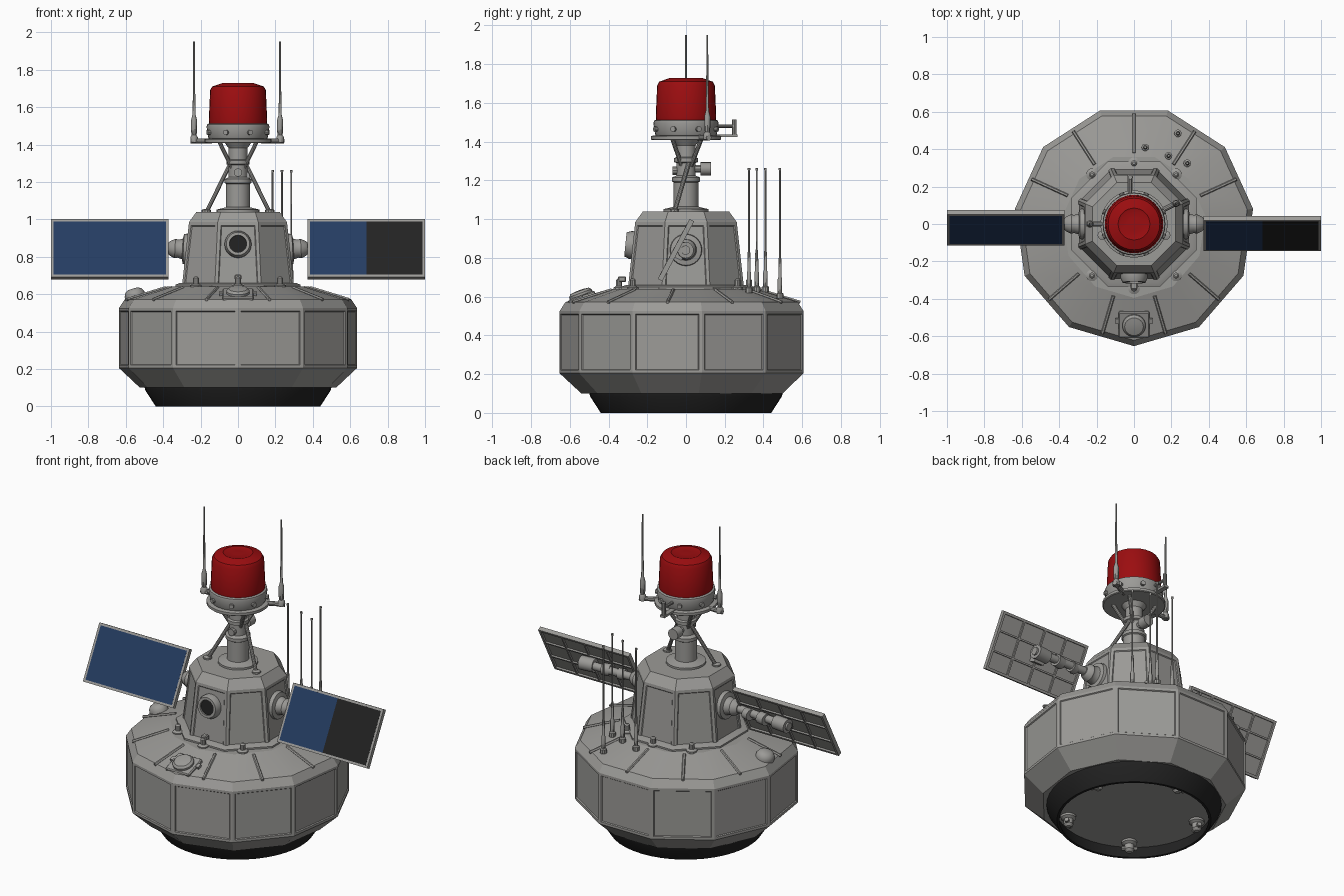
import bpy, bmesh
from math import cos, sin, pi, radians
from mathutils import Matrix, Vector


def material(name, rgb):
    m = bpy.data.materials.new(name)
    m.diffuse_color = (*rgb, 1)
    return m


GREY = material("grey paint", (0.33, 0.325, 0.31))
BLACK = material("black rubber", (0.016, 0.016, 0.016))
BLUE = material("solar blue", (0.018, 0.045, 0.12))
RED = material("red lens", (0.33, 0.004, 0.005))


def finish(name, bm, mat, matrix, angle=35):
    bmesh.ops.recalc_face_normals(bm, faces=bm.faces)
    me = bpy.data.meshes.new(name)
    bm.to_mesh(me)
    bm.free()
    me.materials.append(mat)
    me.polygons.foreach_set("use_smooth", [True] * len(me.polygons))
    me.set_sharp_from_angle(angle=radians(angle))
    ob = bpy.data.objects.new(name, me)
    ob.matrix_world = matrix
    bpy.context.scene.collection.objects.link(ob)
    return ob


def lathe(name, profile, mat=GREY, sides=24, phase=0.0, at=(0, 0, 0), axis=(0, 0, 1),
          closed=False, panels=None, angle=35):
    """Spin (radius, height) points; panels = (band indices, margin, depth) insets faces."""
    bm = bmesh.new()
    rings = []
    for r, z in profile:
        rings.append([bm.verts.new((r * cos(phase + 2 * pi * i / sides),
                                    r * sin(phase + 2 * pi * i / sides), z)) for i in range(sides)])
    bands = []
    pairs = list(zip(rings, rings[1:] + rings[:1])) if closed else list(zip(rings, rings[1:]))
    for a, b in pairs:
        bands.append([bm.faces.new((a[i], a[(i + 1) % sides], b[(i + 1) % sides], b[i]))
                      for i in range(sides)])
    if not closed:
        bm.faces.new(rings[0][::-1])
        bm.faces.new(rings[-1])
    if panels:
        bm.normal_update()
        chosen = [f for k in panels[0] for f in bands[k]]
        bmesh.ops.inset_individual(bm, faces=chosen, thickness=panels[1], depth=0)
        bmesh.ops.inset_individual(bm, faces=chosen, thickness=0.006, depth=panels[2])
    turn = Vector(axis).to_track_quat('Z', 'Y').to_matrix().to_4x4()
    return finish(name, bm, mat, Matrix.Translation(at) @ turn, angle)


def rod(name, a, b, r, r2=None, mat=GREY, sides=10):
    d = Vector(b) - Vector(a)
    return lathe(name, [(r, 0), (r if r2 is None else r2, d.length)], mat, sides, 0, a, d)


def box(name, size, mat, matrix, bevel=0.0):
    bm = bmesh.new()
    bmesh.ops.create_cube(bm, size=1, matrix=Matrix.Diagonal((*size, 1)))
    if bevel:
        bmesh.ops.bevel(bm, geom=bm.edges[:], offset=bevel, segments=1, affect='EDGES')
    return finish(name, bm, mat, matrix)


T = Matrix.Translation

# Hull: eleven-sided float with recessed panels, flat side to the front
lathe("hull", [(0.53, 0.10), (0.643, 0.205), (0.643, 0.525), (0.612, 0.572), (0.385, 0.64), (0.36, 0.64)],
      sides=11, phase=pi / 2, at=(0, -0.01, 0), panels=([1], 0.022, -0.006), angle=15)
for i in range(11):
    a = pi / 2 + 2 * pi * i / 11
    rod("deck_seam", (0.6 * cos(a), 0.6 * sin(a) - 0.01, 0.571),
        (0.39 * cos(a), 0.39 * sin(a) - 0.01, 0.635), 0.009, sides=6)

# Black foot ring, recessed underside and its lugs
lathe("foot_ring", [(0.50, 0.105), (0.495, 0.085), (0.44, 0.0), (0.425, 0.0), (0.455, 0.105)],
      BLACK, 44, closed=True)
lathe("underside", [(0.46, 0.078), (0.46, 0.102)], sides=44)
for i in range(5):
    a = radians(90 + 72 * i)
    c, s = cos(a), sin(a)
    lathe("underside_lug", [(0.045, 0), (0.045, 0.015), (0.028, 0.025), (0.028, 0.055), (0.015, 0.07)],
          sides=12, at=(0.385 * c, 0.385 * s, 0.08), axis=(0, 0, -1))
    rod("lug_pin", (0.385 * c - 0.045 * s, 0.385 * s + 0.045 * c, 0.035),
        (0.385 * c + 0.045 * s, 0.385 * s - 0.045 * c, 0.035), 0.013)

# Tower: octagonal house with recessed panels
K = 1 / cos(pi / 8)
lathe("tower_collar", [(0.335 * K, 0.63), (0.335 * K, 0.65), (0.31 * K, 0.66)], sides=8, phase=pi / 8)
lathe("tower", [(0.30 * K, 0.64), (0.262 * K, 0.985), (0.222 * K, 1.04)],
      sides=8, phase=pi / 8, panels=([0], 0.025, -0.005), angle=15)
for x, y in [(-0.225, 0.265), (0.225, 0.265), (-0.225, -0.275), (0.225, -0.275), (0, -0.345), (0, 0.325)]:
    lathe("deck_lug", [(0.032, 0), (0.032, 0.012), (0.016, 0.02), (0.016, 0.05), (0.008, 0.058)],
          sides=10, at=(x, y, 0.635))
box("front_bracket", (0.035, 0.04, 0.03), GREY, T((0, -0.33, 0.69)), 0.005)

# Front porthole
lathe("porthole_rim", [(0.072, 0), (0.072, 0.02), (0.062, 0.045), (0.046, 0.045), (0.044, 0)],
      at=(0, -0.268, 0.865), axis=(0, -1, 0.1), closed=True)
lathe("porthole_glass", [(0.046, 0), (0.046, 0.034)], BLACK, at=(0, -0.268, 0.865), axis=(0, -1, 0.1))

# Front deck hatch and left deck dome
tilt = T((0, -0.535, 0.59)) @ Matrix.Rotation(radians(20), 4, 'X')
box("hatch_plate", (0.165, 0.145, 0.035), GREY, tilt, 0.006)
lathe("hatch_cover", [(0.062, 0), (0.062, 0.03), (0.05, 0.042), (0.02, 0.046)],
      at=(0, -0.535, 0.59), axis=(0, -sin(radians(20)), cos(radians(20))))
for x in (-0.088, 0.088):
    box("hatch_clip", (0.02, 0.03, 0.03), GREY, tilt @ T((x, 0.02, 0)))
lathe("deck_dome", [(0.055, -0.01), (0.055, 0.012), (0.045, 0.032), (0.025, 0.043)],
      at=(-0.55, 0, 0.588), axis=(-0.3, 0, 0.95))

# Solar panels on side arms, leaning back; the right panel is half black
W, H, D = 0.628, 0.35, 0.026
for side, yc in ((-1, -0.02), (1, -0.052)):
    n = "left" if side < 0 else "right"
    lathe(n + "_hub", [(0.085, 0), (0.08, 0.03), (0.055, 0.035), (0.048, 0.06), (0.052, 0.075),
                       (0.04, 0.10), (0.03, 0.11)], at=(side * 0.262, 0, 0.84), axis=(side, 0, 0.05))
    ya = yc + 0.05
    rod(n + "_arm", (side * 0.34, 0, 0.845), (side * 0.74, ya, 0.84), 0.024, sides=14)
    for x0, x1, r in ((0.43, 0.47, 0.033), (0.53, 0.58, 0.036), (0.64, 0.73, 0.042)):
        rod(n + "_arm_clamp", (side * x0, ya - 0.01, 0.84), (side * x1, ya, 0.84), r, sides=16)
    M = T((side * 0.686, yc, 0.84)) @ Matrix.Rotation(radians(-28), 4, 'X')
    box(n + "_panel_mount", (0.07, 0.05, 0.07), GREY, M @ T((0, 0.025, 0)))
    box(n + "_panel_body", (W - 0.01, 0.012, H - 0.01), GREY, M @ T((0, -0.004, 0)))
    for s in (-1, 1):
        box(n + "_panel_frame", (W, D, 0.015), GREY, M @ T((0, 0, s * (H - 0.015) / 2)))
        box(n + "_panel_frame", (0.015, D, H), GREY, M @ T((s * (W - 0.015) / 2, 0, 0)))
        box(n + "_panel_rib", (W - 0.02, 0.012, 0.01), GREY, M @ T((0, 0.006, s * 0.06)))
    for x in (-0.155, 0, 0.155):
        box(n + "_panel_rib", (0.01, 0.012, H - 0.02), GREY, M @ T((x, 0.006, 0)))
    w = (W - 0.028) / 2
    for s, m in ((-1, BLUE), (1, BLACK if side > 0 else BLUE)):
        box(n + "_solar_cells", (w, 0.006, H - 0.028), m, M @ T((s * w / 2, -0.0105, 0)))

# Mast column with collars
lathe("mast", [(0.115, 1.035), (0.115, 1.052), (0.08, 1.06), (0.064, 1.065), (0.064, 1.19), (0.072, 1.195),
               (0.072, 1.215), (0.05, 1.225), (0.05, 1.29), (0.062, 1.295), (0.062, 1.315), (0.05, 1.32),
               (0.05, 1.38), (0.075, 1.415)])
for s in (-1, 1):
    rod("mast_brace", (s * 0.17, -0.06, 1.035), (s * 0.035, 0.02, 1.31), 0.011)
    lathe("brace_foot", [(0.025, 0), (0.025, 0.015), (0.012, 0.02)], sides=10, at=(s * 0.17, -0.06, 1.035))
    for y in (-0.07, 0.08):
        rod("platform_strut", (s * 0.03, y * 0.3, 1.27), (s * 0.1, y, 1.415), 0.011)
rod("mast_sensor_stem", (0, 0, 1.26), (0, 0.09, 1.26), 0.02)
rod("mast_sensor", (0, 0.075, 1.26), (0, 0.13, 1.26), 0.034, sides=16)
rod("mast_knob", (0, 0, 1.25), (0, -0.07, 1.25), 0.022)

# Lamp platform, lamp base and red lens
lathe("platform", [(0.175, 1.408), (0.18, 1.412), (0.18, 1.428), (0.17, 1.432)], sides=32)
lathe("lamp_base", [(0.155, 1.43), (0.16, 1.44), (0.168, 1.495), (0.165, 1.508), (0.15, 1.515)], sides=32)
lathe("lamp_lens", [(0.154, 1.51), (0.156, 1.53), (0.149, 1.69), (0.138, 1.71), (0.085, 1.728),
                    (0.075, 1.724), (0.03, 1.726)], RED, 32)
for i in range(8):
    a = pi / 8 + i * pi / 4
    rod("base_bolt", (0.15 * cos(a), 0.15 * sin(a), 1.465), (0.178 * cos(a), 0.178 * sin(a), 1.465), 0.014)

# Rear bracket on the platform
box("rear_bracket_arm", (0.03, 0.12, 0.014), GREY, T((-0.02, 0.205, 1.43)))
rod("rear_bracket_post", (-0.02, 0.25, 1.425), (-0.02, 0.25, 1.515), 0.012)
rod("rear_bracket_bar", (-0.02, 0.15, 1.48), (-0.02, 0.25, 1.48), 0.009)

# Two tall whip antennas on platform arms
for x, y in ((-0.235, 0.0), (0.225, 0.11)):
    inner = Vector((x, y, 0)).normalized() * 0.14
    rod("antenna_arm", (inner.x, inner.y, 1.42), (x * 1.08, y * 1.08, 1.42), 0.014)
    lathe("platform_antenna", [(0.02, 1.41), (0.02, 1.44), (0.013, 1.45), (0.016, 1.47), (0.016, 1.53),
                               (0.008, 1.56), (0.006, 1.70), (0.0045, 1.95)], sides=10, at=(x, y, 0))

# Four whip antennas on the rear deck
for x, y, z in ((0.235, 0.485, 0.59), (0.06, 0.41, 0.625), (0.185, 0.365, 0.625), (0.285, 0.325, 0.62)):
    lathe("deck_antenna", [(0.02, z), (0.02, z + 0.025), (0.012, z + 0.03), (0.012, z + 0.10), (0.009, z + 0.11),
                           (0.008, z + 0.2), (0.005, z + 0.22), (0.005, 1.25), (0.007, 1.255), (0.007, 1.265)],
          sides=10, at=(x, y, 0))
